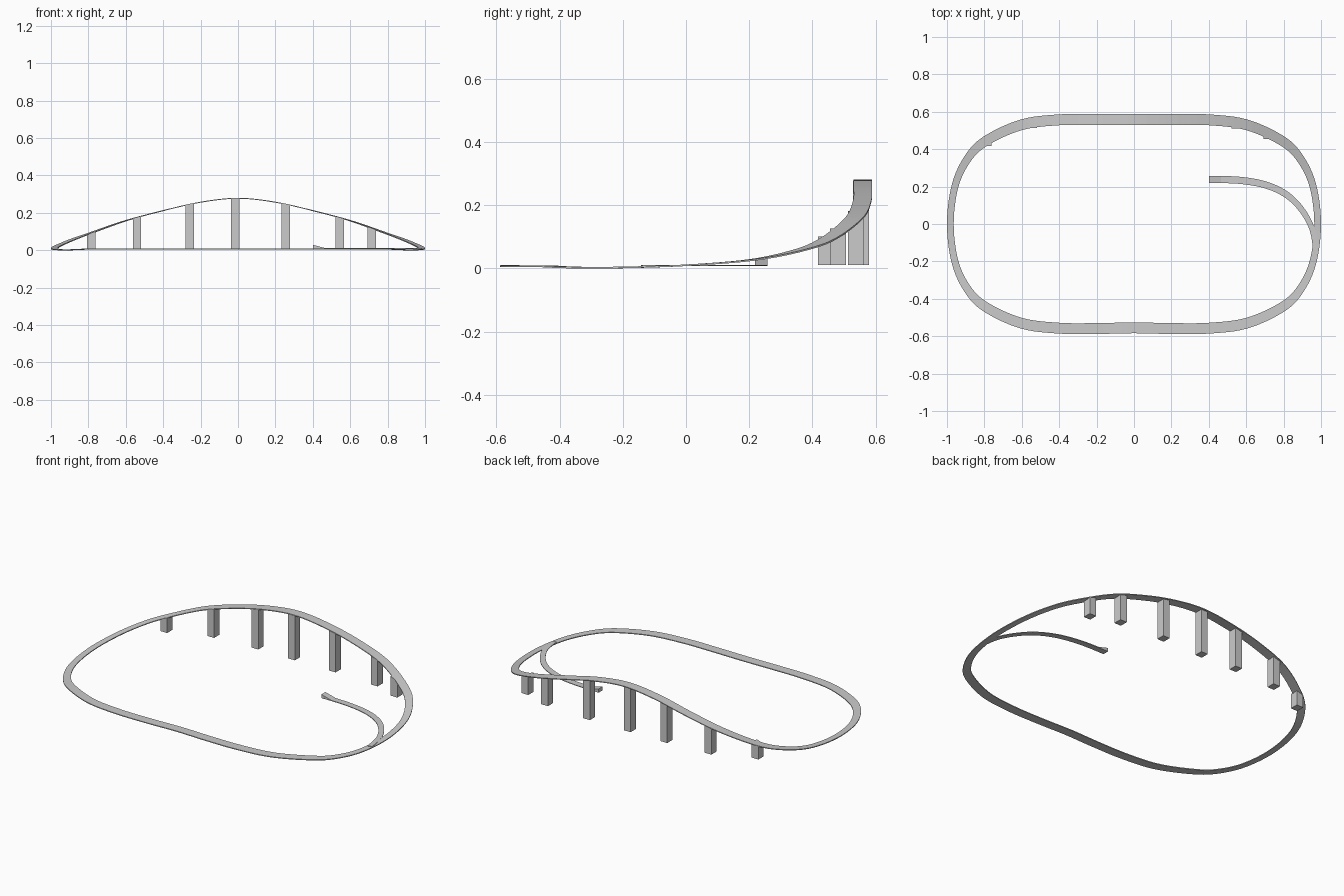
import bpy, bmesh
from mathutils import Vector

if "Cube" in bpy.data.objects:
    bpy.data.objects.remove(bpy.data.objects["Cube"])


def make_object(name, bm):
    bmesh.ops.recalc_face_normals(bm, faces=bm.faces)
    me = bpy.data.meshes.new(name)
    bm.to_mesh(me)
    bm.free()
    ob = bpy.data.objects.new(name, me)
    bpy.context.collection.objects.link(ob)
    return ob


def smooth_path(pts, closed, steps=6):
    """Catmull-Rom interpolation of the control points."""
    p = [Vector(q) for q in pts]
    n = len(p)
    get = (lambda i: p[i % n]) if closed else (lambda i: p[max(0, min(n - 1, i))])
    out = []
    for i in range(n if closed else n - 1):
        a, b, c, d = (get(i + k) for k in (-1, 0, 1, 2))
        for s in range(steps):
            t = s / steps
            out.append(0.5 * (2 * b + (c - a) * t + (2 * a - 5 * b + 4 * c - d) * t * t
                              + (3 * b - a - 3 * c + d) * t ** 3))
    if not closed:
        out.append(p[-1])
    return out


def ribbon(name, path, half_x, half_y, thick, closed):
    """Thin slab swept along a path, narrower where it runs along y."""
    bm = bmesh.new()
    n = len(path)
    rings = []
    for i, c in enumerate(path):
        a = path[i - 1] if closed or i else path[0]
        b = path[(i + 1) % n] if closed or i < n - 1 else path[-1]
        t = (b - a).normalized()
        flat = Vector((t.x, t.y, 0)).normalized()
        off = Vector((-flat.y * half_x, flat.x * half_y, 0))
        down = Vector((0, 0, -thick))
        rings.append([bm.verts.new(v) for v in (c + off, c - off, c - off + down, c + off + down)])
    for i in range(n if closed else n - 1):
        r, s = rings[i], rings[(i + 1) % n]
        for k in range(4):
            bm.faces.new((r[k], r[(k + 1) % 4], s[(k + 1) % 4], s[k]))
    if not closed:
        bm.faces.new(rings[0])
        bm.faces.new(rings[-1])
    return make_object(name, bm)


# Main loop: level front half, arched back half
quarter = [(.982, 0), (.955, .21), (.882, .36), (.783, .45), (.6, .531), (.4, .557), (.2, .559)]
heights = [.012, .029, .06, .096, .16, .214, .259]
back = [(x, y, z) for (x, y), z in zip(quarter, heights)]
loop = back + [(0, .559, .28)] + [(-x, y, z) for x, y, z in reversed(back)]
front = [(x, -y, .005 if x > .85 else .009) for x, y in quarter[1:]]
loop += [(-x, y, z) for x, y, z in front] + [(0, -.555, .01)] + front[::-1]
loop_path = smooth_path(loop, True)
ribbon("track_loop", loop_path, .018, .029, .005, True)

# Siding curving inwards from the right end
siding = [(.973, -.14, .01), (.95, -.02, .011), (.89, .085, .011), (.81, .16, .011),
          (.7, .21, .011), (.56, .234, .011), (.4, .238, .011)]
ribbon("siding_track", smooth_path(siding, False), .014, .019, .004, False)

# Wedge stop at the end of the siding
bm = bmesh.new()
sides = [[bm.verts.new((x, y, z)) for x, z in ((.4, .008), (.47, .01), (.4, .029))]
         for y in (.219, .257)]
bm.faces.new(sides[0])
bm.faces.new(sides[1])
for k in range(3):
    j = (k + 1) % 3
    bm.faces.new((sides[0][k], sides[0][j], sides[1][j], sides[1][k]))
make_object("end_stop", bm)

# Square piers under the arch, tops sloped to follow the track
back_pts = sorted((p for p in loop_path if p.y > .2), key=lambda p: p.x)


def track_at(x):
    for a, b in zip(back_pts, back_pts[1:]):
        if a.x <= x <= b.x:
            return a.lerp(b, (x - a.x) / (b.x - a.x))


for i, x in enumerate((-.785, -.54, -.258, -.015, .255, .545, .715)):
    c = track_at(x)
    bm = bmesh.new()
    bmesh.ops.create_cube(bm, size=1)
    for v in bm.verts:
        px = x + v.co.x * .045
        z = track_at(px).z - .003 if v.co.z > 0 else .01
        v.co = (px, c.y - .006 + v.co.y * .05, z)
    make_object(f"pier_{i + 1}", bm)
